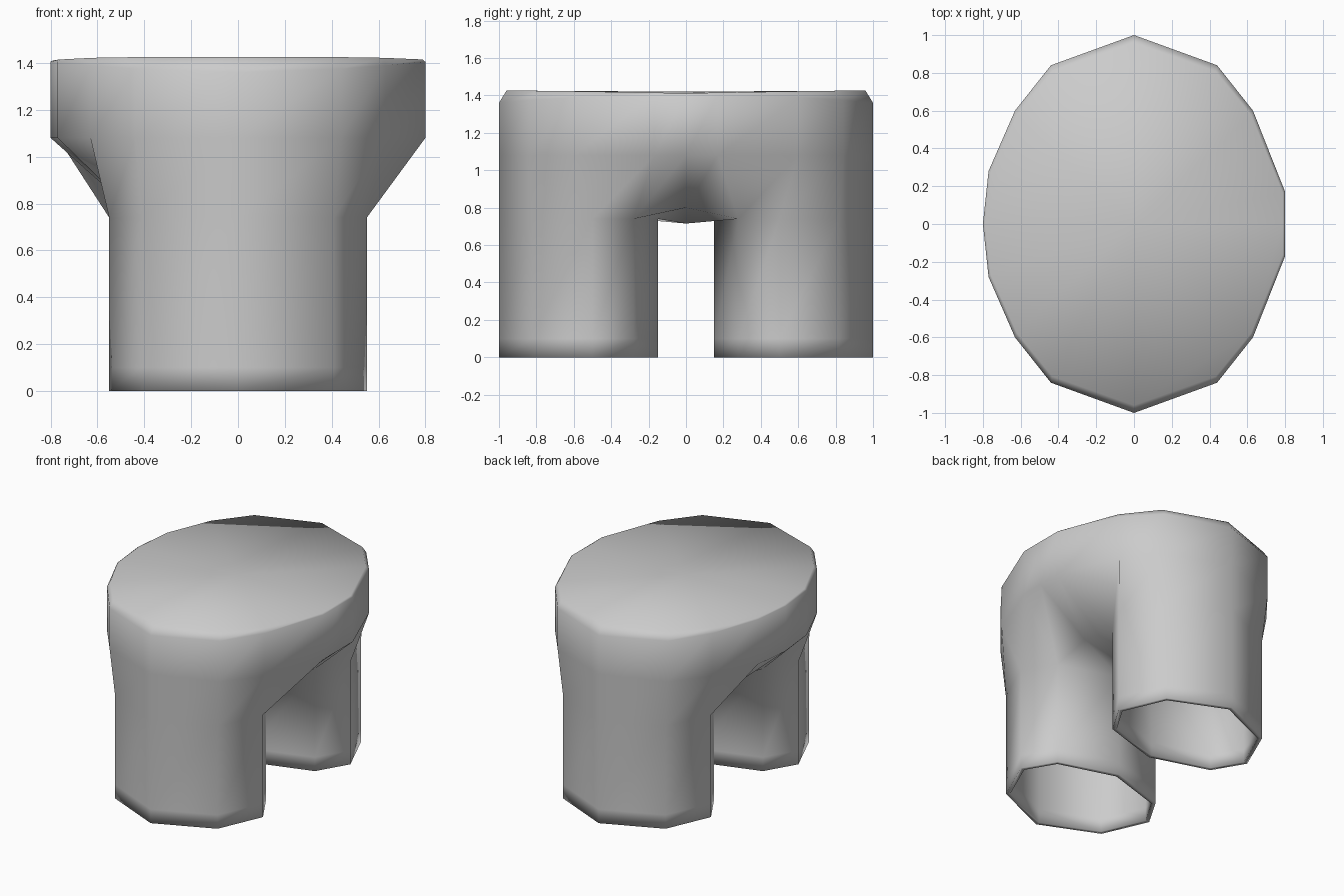
import bpy, bmesh

if "Cube" in bpy.data.objects:
    bpy.data.objects.remove(bpy.data.objects["Cube"], do_unlink=True)

grey = bpy.data.materials.new("light_grey")
grey.use_nodes = True
grey.diffuse_color = (0.6, 0.6, 0.6, 1)
grey.node_tree.nodes["Principled BSDF"].inputs["Base Color"].default_value = (0.6, 0.6, 0.6, 1)

bm = bmesh.new()

# Leg section and body outline for one quarter, front/back centre to inside/side
LEG = [(0, 1), (.41, .82), (.55, .5), (.42, .28), (0, .15)]
SIDE_CORNER = {1: (.8, .17), -1: (.77, .28)}


def quarter(sx, sy):
    def add(points):
        return [bm.verts.new((sx * x, sy * y, z)) for x, y, z in points]

    def strip(low, high):
        for i in range(len(low) - 1):
            face((low[i], low[i + 1], high[i + 1], high[i]))

    def face(verts):
        bm.faces.new(verts if sx * sy < 0 else verts[::-1])

    body = [(0, 1), (.44, .84), (.63, .6), SIDE_CORNER[sx], (.8, 0)]

    # Leg tube
    foot, ankle, hip = [add([(x, y, z) for x, y in LEG]) for z in (0, .1, .74)]
    strip(foot, ankle)
    strip(ankle, hip)

    # Body wall, rounded rim and top
    waist = add([(x, y, 1.08) for x, y in body])
    rim = add([(x, y, z) for (x, y), z in zip(body, (1.36, 1.375, 1.39, 1.405, 1.405))])
    lid = add([(x * .985, y * .96, z) for (x, y), z in zip(body, (1.425, 1.425, 1.422, 1.415, 1.412))])
    strip(waist, rim)
    strip(rim, lid)
    centre = add([(0, 0, 1.42)])[0]
    face((lid[0], lid[1], lid[2], centre))
    face((lid[2], lid[3], lid[4], centre))

    # Outer leg blends into the body
    strip(hip[:4], waist[:4])

    # Arch between the legs, flaring out at the side
    arch_side, arch_mid = add([(.42, 0, .80), (0, 0, .715)])
    face((hip[3], arch_side, waist[4], waist[3]))
    face((hip[4], arch_mid, arch_side, hip[3]))


for sx in (1, -1):
    for sy in (1, -1):
        quarter(sx, sy)

bmesh.ops.remove_doubles(bm, verts=bm.verts, dist=0.001)
bmesh.ops.recalc_face_normals(bm, faces=bm.faces)
if bm.calc_volume(signed=True) < 0:
    bmesh.ops.reverse_faces(bm, faces=bm.faces)
for f in bm.faces:
    f.smooth = True

mesh = bpy.data.meshes.new("two_legged_body")
bm.to_mesh(mesh)
bm.free()
mesh.materials.append(grey)
body = bpy.data.objects.new("two_legged_body", mesh)
bpy.context.collection.objects.link(body)

# Hollow shell open at the feet
shell = body.modifiers.new("shell", "SOLIDIFY")
shell.thickness = 0.03
shell.offset = -1
